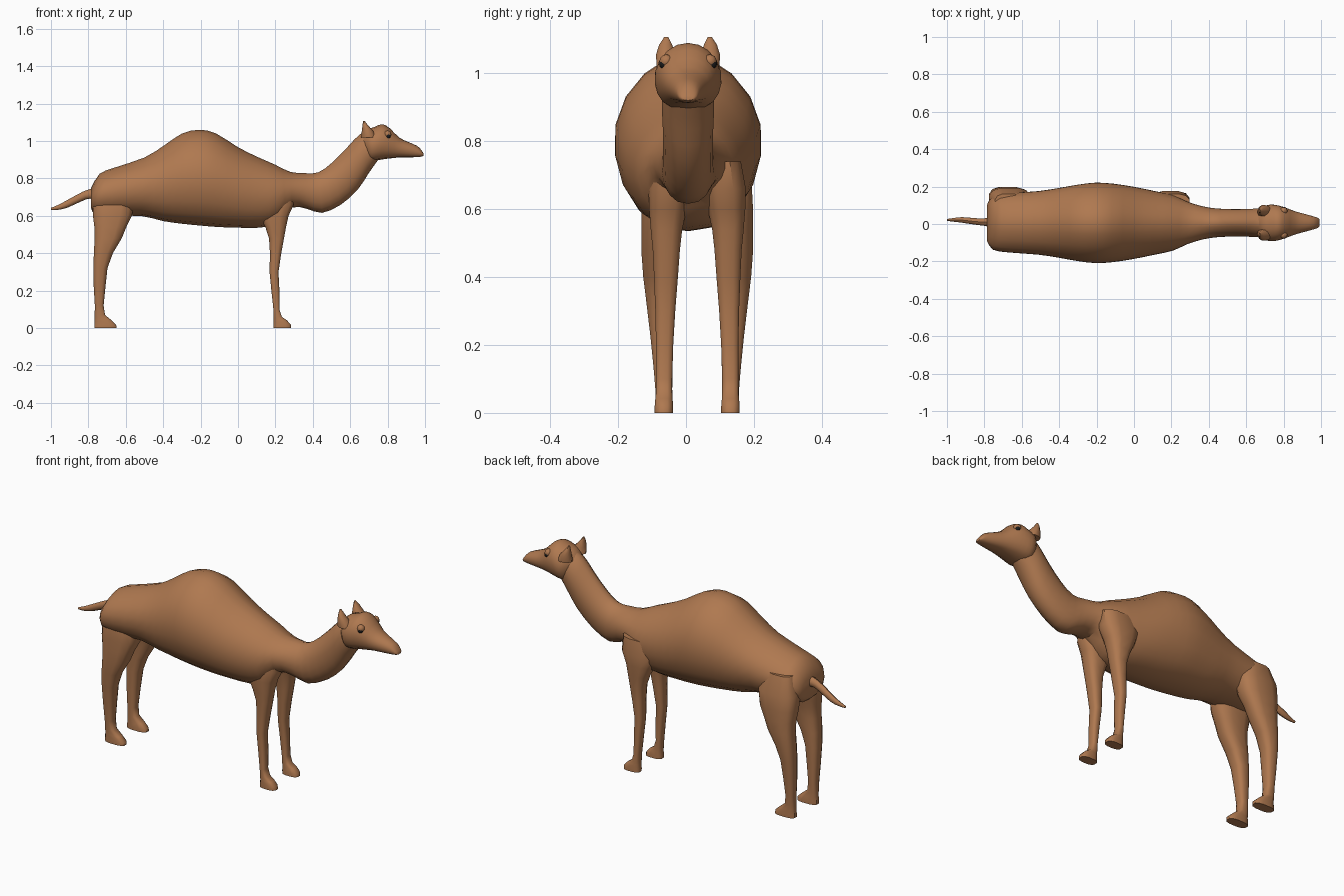
import bpy, bmesh, math
from mathutils import Vector

if "Cube" in bpy.data.objects:
    bpy.data.objects.remove(bpy.data.objects["Cube"])


def material(name, rgb):
    m = bpy.data.materials.new(name)
    m.diffuse_color = (*rgb, 1)
    m.use_nodes = True
    m.node_tree.nodes["Principled BSDF"].inputs["Base Color"].default_value = m.diffuse_color
    return m


BROWN = material("brown", (0.43, 0.19, 0.08))
BLACK = material("black", (0.01, 0.01, 0.01))
MID_Y = 0.033  # plane between the left and right legs


def finish(obj, mat, angle=40):
    obj.data.materials.append(mat)
    bpy.ops.object.select_all(action='DESELECT')
    obj.select_set(True)
    bpy.context.view_layer.objects.active = obj
    bpy.ops.object.shade_smooth_by_angle(angle=math.radians(angle))


def spline(rows, steps):
    """Catmull-Rom interpolation of rows of numbers."""
    out = []
    for i in range(len(rows) - 1):
        a, b, c, d = (rows[min(max(i + k, 0), len(rows) - 1)] for k in (-1, 0, 1, 2))
        for s in range(steps):
            t = s / steps
            out.append([0.5 * (2 * q + (r - p) * t + (2 * p - 5 * q + 4 * r - u) * t * t
                               + (3 * q - p - 3 * r + u) * t ** 3)
                        for p, q, r, u in zip(a, b, c, d)])
    return out + [list(rows[-1])]


def loft(name, rings, mat=BROWN, angle=40):
    bm = bmesh.new()
    vr = [[bm.verts.new(p) for p in ring] for ring in rings]
    n = len(vr[0])
    for a, b in zip(vr, vr[1:]):
        for i in range(n):
            j = (i + 1) % n
            bm.faces.new((a[i], a[j], b[j], b[i]))
    bm.faces.new(vr[0])
    bm.faces.new(vr[-1])
    bmesh.ops.recalc_face_normals(bm, faces=bm.faces)
    me = bpy.data.meshes.new(name)
    bm.to_mesh(me)
    bm.free()
    obj = bpy.data.objects.new(name, me)
    bpy.context.collection.objects.link(obj)
    finish(obj, mat, angle)
    return obj


def power(v, p):
    return math.copysign(abs(v) ** p, v)


def upright_ring(row, p_top, p_low, yc, n=18):
    """Section between a top point and a bottom point, with a half width."""
    xt, zt, xb, zb, hw = row
    ring = []
    for i in range(n):
        t = 2 * math.pi * i / n
        c, s = math.cos(t), math.sin(t)
        k = (1 + c) / 2
        ring.append((xb + (xt - xb) * k, yc + hw * power(s, p_top if c > 0 else p_low),
                     zb + (zt - zb) * k))
    return ring


# Body and neck: top x, top z, bottom x, bottom z, half width
body = [(-.785, .75, -.785, .64, .10), (-.74, .825, -.765, .61, .145), (-.66, .858, -.68, .60, .16),
        (-.50, .912, -.52, .60, .172), (-.39, .98, -.40, .572, .19), (-.30, 1.04, -.30, .558, .207),
        (-.21, 1.06, -.20, .548, .218), (-.12, 1.042, -.10, .54, .212), (0, .967, 0, .537, .195),
        (.10, .917, .12, .537, .172), (.20, .873, .215, .565, .15), (.28, .835, .29, .645, .115),
        (.36, .828, .37, .637, .09), (.43, .833, .45, .616, .078), (.50, .882, .55, .66, .074),
        (.58, .962, .64, .74, .075), (.65, 1.035, .70, .83, .078), (.71, 1.06, .75, .90, .07)]
loft("body", [upright_ring(r, 1.2, .85, .006) for r in spline(body, 2)])

# Head, with the skull narrowing to a blunt muzzle
head = [(.66, 1.035, .69, .90, .06), (.69, 1.062, .71, .895, .09), (.73, 1.075, .735, .896, .099),
        (.77, 1.09, .78, .903, .093), (.81, 1.07, .82, .908, .08), (.86, 1.02, .86, .912, .063),
        (.91, .995, .91, .913, .049), (.96, .973, .96, .914, .035), (.985, .945, .985, .918, .026),
        (.993, .930, .993, .921, .015)]
loft("head", [upright_ring(r, 1.0, .65, .006) for r in spline(head, 2)])


def leg(name, side, rows):
    """Rows: z, back x, front x, inner and outer distance from the middle."""
    rings = []
    for z, x0, x1, d0, d1 in rows:
        ring = []
        for i in range(12):
            t = 2 * math.pi * (i + .5) / 12
            x = (x0 + x1) / 2 + (x1 - x0) / 2 * power(math.cos(t), .7)
            d = (d0 + d1) / 2 + (d1 - d0) / 2 * power(math.sin(t), .7)
            ring.append((x, MID_Y + side * d, z))
        rings.append(ring)
    loft(name, rings)


front_rows = [(0, .188, .286, .07, .126), (.018, .188, .284, .07, .126), (.042, .19, .262, .072, .124),
              (.06, .19, .235, .073, .122), (.10, .189, .222, .073, .122), (.20, .178, .222, .070, .122),
              (.30, .168, .217, .064, .124), (.40, .170, .232, .056, .128), (.48, .165, .247, .050, .132),
              (.54, .145, .258, .043, .138), (.60, .115, .272, .03, .143), (.66, .09, .30, .02, .145),
              (.74, .10, .30, .02, .13)]
hind_rows = [(0, -.77, -.648, .07, .126), (.018, -.77, -.65, .07, .126), (.042, -.768, -.675, .072, .124),
             (.07, -.767, -.71, .073, .124), (.12, -.766, -.718, .072, .128), (.22, -.772, -.708, .07, .138),
             (.32, -.774, -.697, .068, .15), (.40, -.772, -.668, .066, .16), (.48, -.768, -.62, .062, .166),
             (.54, -.77, -.595, .055, .166), (.60, -.778, -.565, .04, .166), (.68, -.778, -.55, .02, .162),
             (.78, -.745, -.60, .02, .13)]

for side, label in ((-1, "right"), (1, "left")):
    leg(label + "_front_leg", side, front_rows)
    leg(label + "_hind_leg", side, hind_rows)

    # Pointed ear, leaning outward and back
    ear = [(.70, .060, 1.02, .042, .034), (.692, .066, 1.055, .030, .030),
           (.680, .066, 1.085, .014, .020), (.673, .064, 1.108, .004, .006)]
    loft(label + "_ear", [[(x + a * math.cos(t), .006 + side * (y + b * math.sin(t)), z)
                           for t in (2 * math.pi * i / 10 for i in range(10))]
                          for x, y, z, a, b in ear])

    # Eye with a dark lower part
    for part, mat, r, loc in (("eye", BROWN, .02, (.80, .064, 1.036)),
                              ("pupil", BLACK, .0135, (.803, .0715, 1.027))):
        bpy.ops.mesh.primitive_uv_sphere_add(segments=14, ring_count=8, radius=r,
                                             location=(loc[0], .006 + side * loc[1], loc[2]))
        bpy.context.object.name = label + "_" + part
        finish(bpy.context.object, mat)

# Tail: x, y, z and radius along its path
tail = spline([(-.74, .01, .70, .045), (-.79, .01, .718, .026), (-.85, .014, .695, .021),
               (-.92, .022, .66, .018), (-.965, .022, .644, .012), (-1.0, .022, .637, .006)], 2)
rings = []
for i, (x, y, z, r) in enumerate(tail):
    a, b = tail[max(i - 1, 0)], tail[min(i + 1, len(tail) - 1)]
    d = Vector((b[0] - a[0], b[1] - a[1], b[2] - a[2])).normalized()
    u = d.cross(Vector((0, 1, 0))).normalized()
    v = d.cross(u)
    rings.append([Vector((x, y, z)) + r * (math.cos(t) * u + math.sin(t) * v * .85)
                  for t in (2 * math.pi * k / 10 for k in range(10))])
loft("tail", rings)
